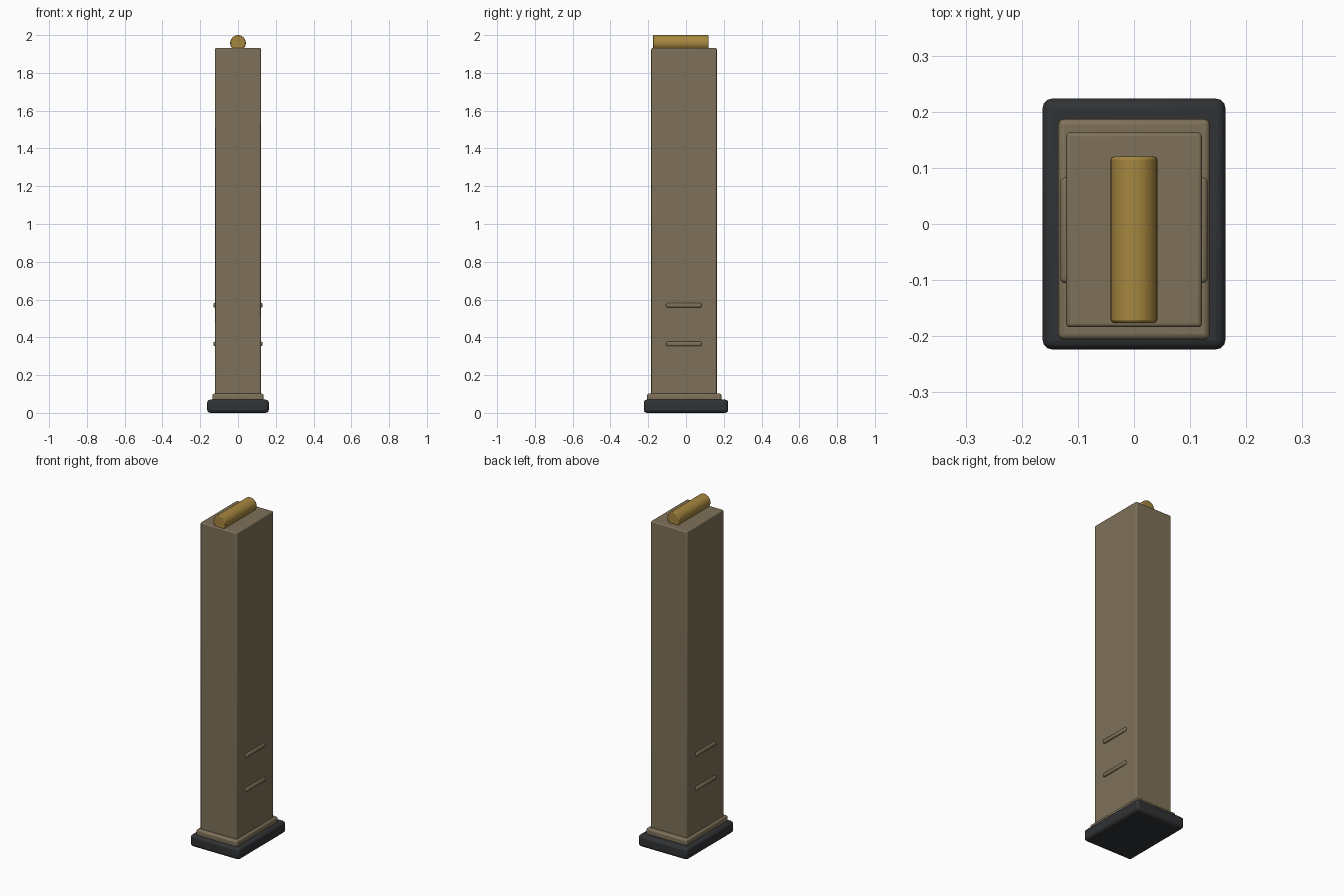
import bpy
from math import radians

if "Cube" in bpy.data.objects:
    bpy.data.objects.remove(bpy.data.objects["Cube"])


def material(name, rgb):
    m = bpy.data.materials.new(name)
    m.diffuse_color = (*rgb, 1)
    m.use_nodes = True
    m.node_tree.nodes["Principled BSDF"].inputs["Base Color"].default_value = m.diffuse_color
    return m


TAN = material("tan_polymer", (0.21, 0.165, 0.10))
BLACK = material("black_polymer", (0.03, 0.032, 0.035))
BRASS = material("brass", (0.38, 0.24, 0.05))


def finish(ob, name, mat, bevel, segments):
    ob.name = name
    ob.data.materials.append(mat)
    b = ob.modifiers.new("bevel", 'BEVEL')
    b.width, b.segments = bevel, segments
    b.limit_method = 'ANGLE'
    bpy.ops.object.shade_smooth_by_angle(angle=radians(35))
    return ob


def box(name, x, y, z, mat, bevel, segments=3):
    """Bevelled box from (min, max) ranges."""
    ranges = (x, y, z)
    bpy.ops.mesh.primitive_cube_add(size=1, location=[(a + b) / 2 for a, b in ranges])
    ob = bpy.context.object
    ob.scale = [b - a for a, b in ranges]
    bpy.ops.object.transform_apply(location=False, rotation=False, scale=True)
    return finish(ob, name, mat, bevel, segments)


# Floor plate, collar and long hollow-looking body
box("base_plate", (-0.163, 0.163), (-0.2235, 0.2235), (0, 0.07), BLACK, 0.017)
box("collar", (-0.135, 0.135), (-0.206, 0.187), (0.06, 0.102), TAN, 0.010)
box("body", (-0.121, 0.121), (-0.184, 0.163), (0.08, 1.932), TAN, 0.007)

# Raised grip ribs, two on each side
for side, label in ((-1, "left"), (1, "right")):
    for i, z in enumerate((0.365, 0.57)):
        xs = sorted((side * 0.107, side * 0.131))
        box(f"grip_rib_{label}_{i + 1}", xs, (-0.105, 0.083),
            (z - 0.012, z + 0.012), TAN, 0.008)

# Round lying on top, along y
bpy.ops.mesh.primitive_cylinder_add(vertices=32, radius=0.0415, depth=0.296,
                                    location=(0, -0.028, 1.9585),
                                    rotation=(radians(90), 0, 0))
finish(bpy.context.object, "top_round", BRASS, 0.005, 2)
